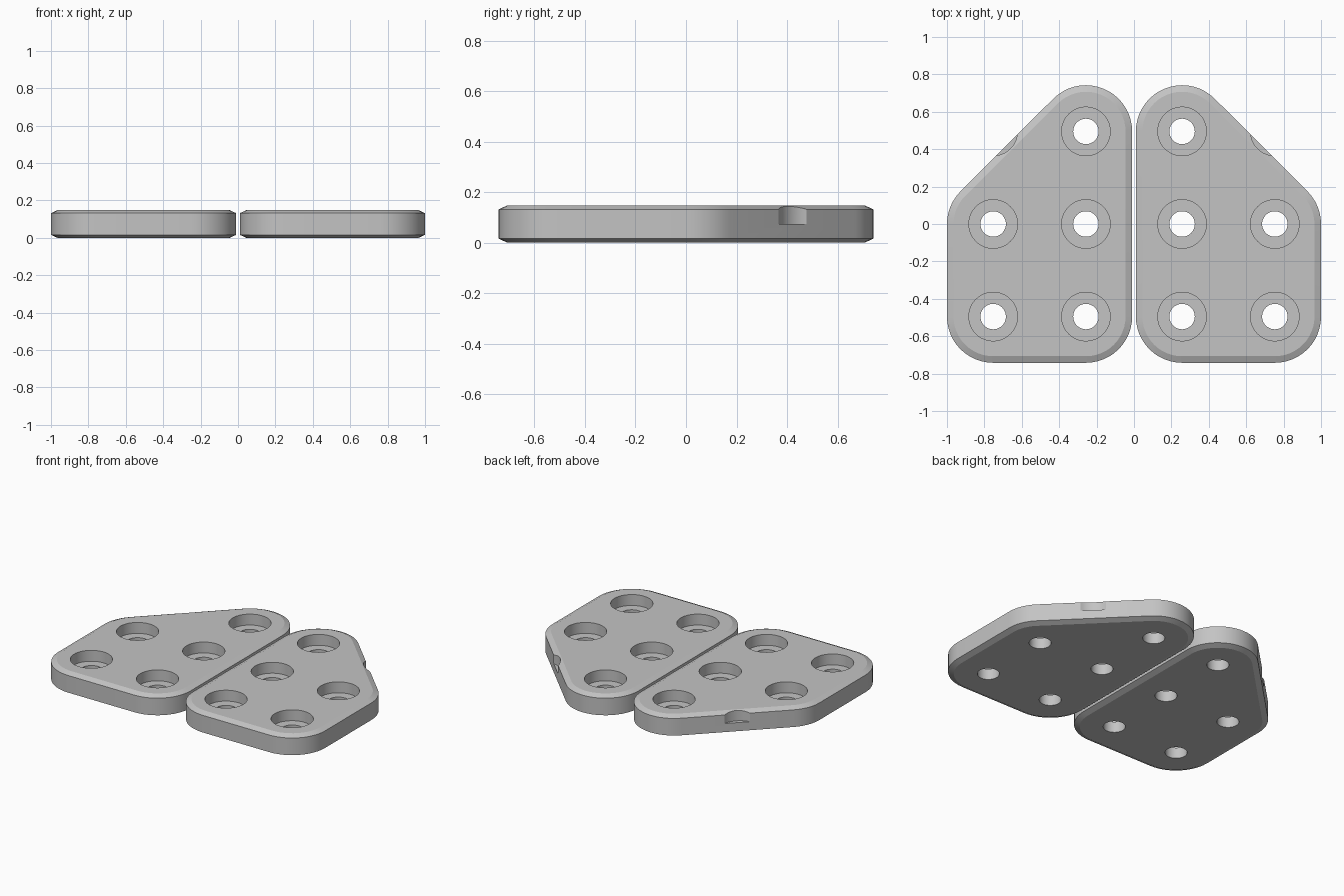
import bpy, bmesh
from math import radians, cos, sin, pi

cube = bpy.data.objects.get("Cube")
if cube:
    bpy.data.objects.remove(cube, do_unlink=True)

GRAY = (0.55, 0.55, 0.55, 1)
mat = bpy.data.materials.new("plain_gray")
mat.use_nodes = True
mat.diffuse_color = GRAY
mat.node_tree.nodes["Principled BSDF"].inputs["Base Color"].default_value = GRAY

X_IN, X_OUT, PITCH = 0.257, 0.753, 0.495   # hole grid
RADIUS, HEIGHT = 0.247, 0.148              # corner rounding, plate thickness
INSET, RISE = 0.035, 0.016                 # chamfer
HOLE, BORE, FLOOR = 0.068, 0.13, 0.074     # screw hole, counterbore, its floor height


def loft(bm, rings):
    """Closed solid through a stack of equal-length rings."""
    loops = [[bm.verts.new(p) for p in ring] for ring in rings]
    for a, b in zip(loops, loops[1:]):
        for i in range(len(a)):
            j = (i + 1) % len(a)
            bm.faces.new((a[i], a[j], b[j], b[i]))
    bm.faces.new(loops[0][::-1])
    bm.faces.new(loops[-1])


def finish(bm, name):
    bmesh.ops.recalc_face_normals(bm, faces=bm.faces)
    mesh = bpy.data.meshes.new(name)
    bm.to_mesh(mesh)
    bm.free()
    mesh.materials.append(mat)
    obj = bpy.data.objects.new(name, mesh)
    bpy.context.collection.objects.link(obj)
    return obj


def outline(side, inset, z):
    """Five-sided outline with rounded corners centred on the outer holes."""
    corners = [(X_IN, -PITCH, 180, 270), (X_OUT, -PITCH, 270, 360),
               (X_OUT, 0, 0, 45), (X_IN, PITCH, 45, 180)]
    r, pts = RADIUS - inset, []
    for cx, cy, start, end in corners:
        steps = round((end - start) / 7.5)
        for i in range(steps + 1):
            a = radians(start + (end - start) * i / steps)
            pts.append((side * (cx + r * cos(a)), cy + r * sin(a), z))
    return pts


def circle(cx, cy, r, z, n=48):
    return [(cx + r * cos(2 * pi * i / n), cy + r * sin(2 * pi * i / n), z) for i in range(n)]


def make_plate(name, side):
    # Chamfered slab
    bm = bmesh.new()
    loft(bm, [outline(side, INSET, 0), outline(side, 0, RISE),
              outline(side, 0, HEIGHT - RISE), outline(side, INSET, HEIGHT)])
    plate = finish(bm, name)

    # Stepped hole cutters; the outer rear one only nicks the sloped edge
    bm = bmesh.new()
    for x in (X_IN, X_OUT):
        for y in (-PITCH, 0, PITCH):
            loft(bm, [circle(side * x, y, r, z) for r, z in
                      ((HOLE, -0.1), (HOLE, FLOOR), (BORE, FLOOR), (BORE, 0.3))])
    cutter = finish(bm, name + "_hole_cutter")
    cutter.hide_render = True

    cut = plate.modifiers.new("holes", 'BOOLEAN')
    cut.operation, cut.solver, cut.object = 'DIFFERENCE', 'EXACT', cutter
    bpy.ops.object.select_all(action='DESELECT')
    plate.select_set(True)
    bpy.context.view_layer.objects.active = plate
    bpy.ops.object.modifier_apply(modifier=cut.name)
    bpy.data.objects.remove(cutter, do_unlink=True)
    bpy.ops.object.shade_smooth_by_angle(angle=radians(20))


make_plate("left_plate", 1)
make_plate("right_plate", -1)
